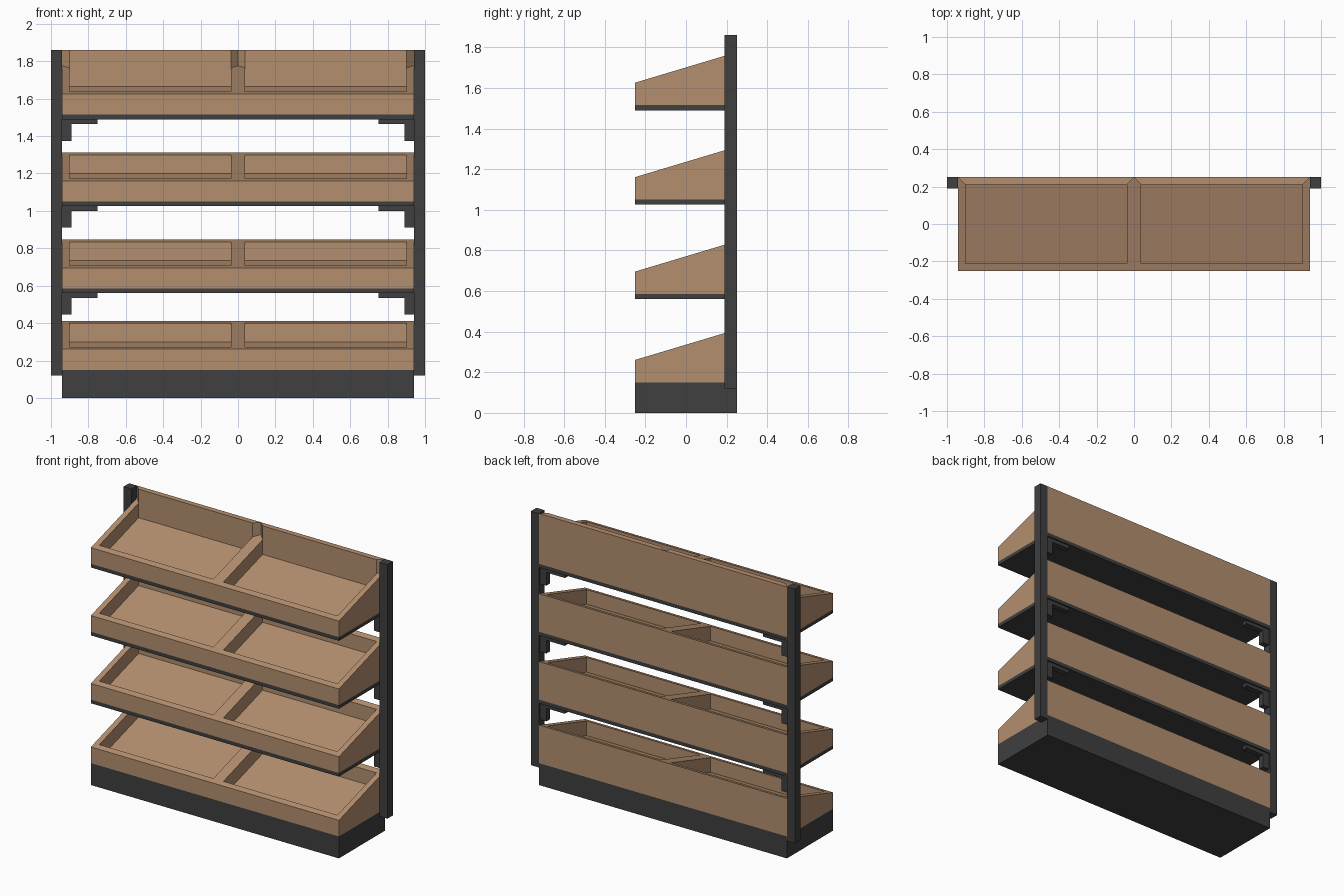
import bpy
import bmesh

if "Cube" in bpy.data.objects:
    bpy.data.objects.remove(bpy.data.objects["Cube"])


def material(name, rgb):
    m = bpy.data.materials.new(name)
    m.diffuse_color = (*rgb, 1.0)
    m.use_nodes = True
    m.node_tree.nodes["Principled BSDF"].inputs["Base Color"].default_value = m.diffuse_color
    return m


WOOD = material("light_wood", (0.456, 0.275, 0.159))
METAL = material("charcoal_metal", (0.05, 0.05, 0.05))


def finish(name, bm, mat):
    bmesh.ops.recalc_face_normals(bm, faces=bm.faces)
    me = bpy.data.meshes.new(name)
    bm.to_mesh(me)
    bm.free()
    me.materials.append(mat)
    ob = bpy.data.objects.new(name, me)
    bpy.context.collection.objects.link(ob)
    return ob


def box(name, lo, hi, mat):
    bm = bmesh.new()
    bmesh.ops.create_cube(bm, size=1.0)
    for v in bm.verts:
        v.co = [lo[i] if v.co[i] < 0 else hi[i] for i in range(3)]
    return finish(name, bm, mat)


def tray(name, x0, x1, base, front_h, panel_top=None):
    """Sloped open tray; panel_top raises the back rim into a tall panel."""
    wall, depth, y0, y1, slope = 0.038, 0.10, -0.25, 0.25, 0.3

    def ring(inset, z_of):
        a, b, c, d = x0 + inset, x1 - inset, y0 + inset, y1 - inset
        return [bm.verts.new((x, y, z_of(y))) for x, y in ((a, c), (b, c), (b, d), (a, d))]

    def rim(y):
        return base + front_h + (y - y0) * slope

    bm = bmesh.new()
    rings = [ring(0, lambda y: base), ring(0, rim), ring(wall, rim),
             ring(wall, lambda y: rim(y) - depth)]
    bm.faces.new(rings[0][::-1])
    bm.faces.new(rings[-1])
    back_rim = None
    for n, (lower, upper) in enumerate(zip(rings, rings[1:])):
        for k in range(4):
            j = (k + 1) % 4
            f = bm.faces.new((lower[k], lower[j], upper[j], upper[k]))
            if n == 1 and k == 2:
                back_rim = f
    if panel_top:
        out = bmesh.ops.extrude_discrete_faces(bm, faces=[back_rim])
        for v in out["faces"][0].verts:
            v.co.z = panel_top
    return finish(name, bm, WOOD)


# Plinth and the two rear posts
box("plinth", (-0.94, -0.25, 0), (0.94, 0.25, 0.15), METAL)
for side, s in (("left", -1), ("right", 1)):
    xs = sorted((s * 0.94, s * 1.0))
    box(side + "_post", (xs[0], 0.19, 0.12), (xs[1], 0.25, 1.86), METAL)

# Shelf boards with L-shaped brackets at each end
shelf_tops = (0.585, 1.05, 1.515)
for i, top in enumerate(shelf_tops, 1):
    under = top - 0.025
    box(f"shelf_{i}", (-0.94, -0.25, under), (0.94, 0.25, top), METAL)
    for side, s in (("left", -1), ("right", 1)):
        for part, reach, drop in (("upright", 0.89, 0.115), ("arm", 0.75, 0.025)):
            xs = sorted((s * 0.94, s * reach))
            box(f"{side}_bracket_{part}_{i}", (xs[0], 0.20, under - drop),
                (xs[1], 0.24, under), METAL)

# Pairs of trays on every level, the top pair with tall back panels
for i, base in enumerate((0.15,) + shelf_tops):
    panel = 1.86 if i == 3 else None
    tray(f"left_tray_{i}", -0.94, 0.0, base, 0.111, panel)
    tray(f"right_tray_{i}", 0.0, 0.94, base, 0.111, panel)
